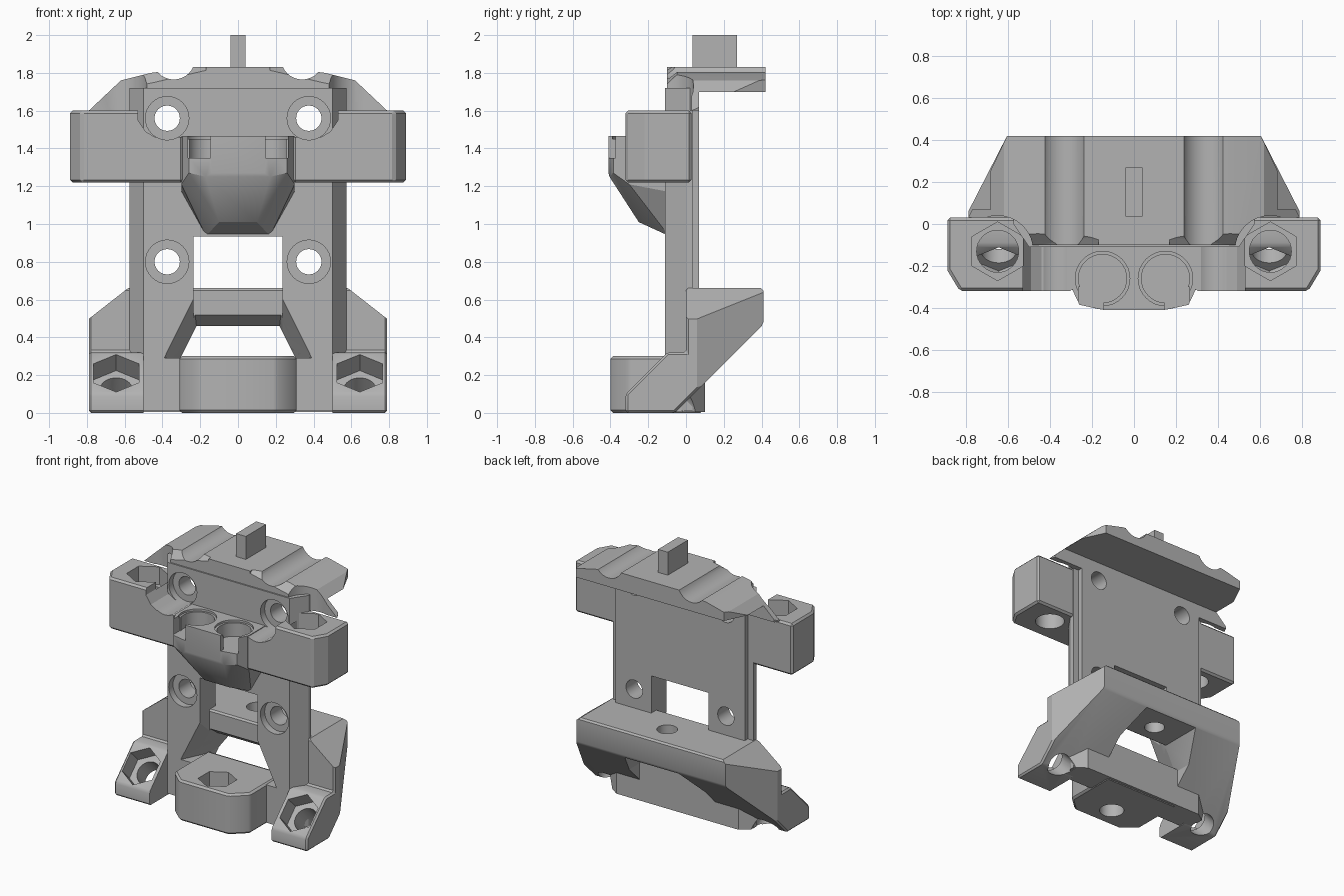
import bpy, bmesh, math
from mathutils import Matrix, Vector

cube = bpy.data.objects.get("Cube")
if cube:
    bpy.data.objects.remove(cube)

grey = bpy.data.materials.new("plain grey plastic")
grey.use_nodes = True
grey.diffuse_color = (0.45, 0.45, 0.45, 1)
grey.node_tree.nodes["Principled BSDF"].inputs["Base Color"].default_value = (0.45, 0.45, 0.45, 1)
parts = []


def finish(bm, name):
    bmesh.ops.recalc_face_normals(bm, faces=bm.faces)
    mesh = bpy.data.meshes.new(name)
    bm.to_mesh(mesh)
    bm.free()
    obj = bpy.data.objects.new(name, mesh)
    bpy.context.collection.objects.link(obj)
    return obj


def prism(name, outline, plane, a, b, matrix=None):
    """Extrude an outline drawn in plane xy, xz or yz from a to b."""
    place = {"xy": lambda u, v, w: (u, v, w),
             "xz": lambda u, v, w: (u, w, v),
             "yz": lambda u, v, w: (w, u, v)}[plane]
    bm = bmesh.new()
    low = [bm.verts.new(place(u, v, a)) for u, v in outline]
    high = [bm.verts.new(place(u, v, b)) for u, v in outline]
    bm.faces.new(low)
    bm.faces.new(high)
    n = len(low)
    for i in range(n):
        j = (i + 1) % n
        bm.faces.new((low[i], low[j], high[j], high[i]))
    if matrix:
        bm.transform(matrix)
    return finish(bm, name)


def hull(name, points):
    bm = bmesh.new()
    for p in points:
        bm.verts.new(p)
    result = bmesh.ops.convex_hull(bm, input=bm.verts)
    loose = [g for g in result["geom_interior"] if isinstance(g, bmesh.types.BMVert)]
    bmesh.ops.delete(bm, geom=loose, context="VERTS")
    bmesh.ops.dissolve_limit(bm, angle_limit=0.01, verts=bm.verts, edges=bm.edges)
    return finish(bm, name)


def box(x0, x1, y0, y1, z0, z1, name="cutter"):
    return prism(name, [(x0, y0), (x1, y0), (x1, y1), (x0, y1)], "xy", z0, z1)


def ring(u, v, r, n=32):
    """Regular polygon with one corner pointing along the second axis."""
    return [(u + r * math.cos(math.pi / 2 + math.tau * i / n),
             v + r * math.sin(math.pi / 2 + math.tau * i / n)) for i in range(n)]


def mirrored(half):
    return half + [(-x, v) for x, v in reversed(half)]


def bake(obj):
    graph = bpy.context.evaluated_depsgraph_get()
    mesh = bpy.data.meshes.new_from_object(obj.evaluated_get(graph))
    obj.modifiers.clear()
    obj.data = mesh


def bevel(obj, width):
    mod = obj.modifiers.new("edge chamfer", "BEVEL")
    mod.width, mod.segments, mod.limit_method = width, 1, "ANGLE"
    mod.angle_limit = math.radians(40)
    bake(obj)


def cut(obj, cutters, operation="DIFFERENCE"):
    for c in cutters:
        mod = obj.modifiers.new("cut", "BOOLEAN")
        mod.operation, mod.solver, mod.object = operation, "EXACT", c
        bake(obj)
        bpy.data.objects.remove(c)


def keep(obj):
    obj.data.materials.clear()
    obj.data.materials.append(grey)
    parts.append(obj)


def screw_holes(s):
    """Stepped screw holes through the plate, with head clearance in front."""
    holes = []
    for z in (0.8, 1.56):
        holes.append(prism("cutter", ring(s * 0.375, z, 0.067), "xz", -0.5, 0.5))
        holes.append(prism("cutter", ring(s * 0.375, z, 0.115), "xz", -0.5, -0.06))
    return holes


def window_flare():
    pts = []
    for s in (-1, 1):
        pts += [(s * 0.24, -0.15, 0.63), (s * 0.41, -0.15, 0.29),
                (s * 0.22, 0.08, 0.46), (s * 0.3, 0.08, 0.29)]
    return hull("cutter", pts)


def slanted_nut_holes(s):
    m = Matrix.Translation((s * 0.645, -0.21, 0.21)) @ Matrix.Rotation(math.pi / 4, 4, "X")
    return [prism("cutter", ring(0, 0, 0.14, 6), "xy", -0.12, 0.2, m),
            prism("cutter", ring(0, 0, 0.085), "xy", -0.6, 0.1, m)]


# Back plate with central window
plate = prism("back_plate", mirrored([(0.5, -0.11), (0.575, 0), (0.575, 0.035),
              (0.53, 0.035), (0.53, 0.07)]), "xy", 0.01, 1.72)
cut(plate, [box(-0.235, 0.235, -0.3, 0.3, 0.4, 0.935), window_flare()]
    + screw_holes(1) + screw_holes(-1))
keep(plate)

# Top cap with two grooves
cap = prism("top_cap", mirrored([(0.24, 1.83), (0.46, 1.8), (0.62, 1.76), (0.79, 1.6)]),
            "xz", -0.1, 0.42)
cut(cap, [prism("cutter", mirrored([(0.5, -0.2), (0.5, -0.09), (0.66, 0.03),
                (0.79, 0.03), (0.6, 0.43)]), "xy", 1, 3)], "INTERSECT")
cutters = [box(-1, 1, 0.07, 0.6, 1.4, 1.7)]
for s in (-1, 1):
    cutters += screw_holes(s)
    cutters.append(prism("cutter", ring(s * 0.34, 1.878, 0.113), "xz", -0.5, 0.6))
    cutters.append(prism("cutter", ring(s * 0.65, -0.13, 0.17), "xy", 1.5, 2))
    cutters.append(hull("cutter", [(s * x, y, z) for x, y, z in (
        (0.17, -0.12, 1.8), (0.6, -0.12, 1.7), (0.17, -0.06, 1.84),
        (0.6, -0.02, 1.8), (0.17, -0.12, 1.9), (0.6, -0.12, 1.9))]))
cut(cap, cutters)
keep(cap)

# Locating tab
keep(box(-0.04, 0.04, 0.035, 0.27, 1.78, 2.0, "locating_tab"))

# Upper nut blocks
for s, side in ((1, "left"), (-1, "right")):
    block = prism("upper_nut_block_" + side, [(s * x, y) for x, y in (
        (0.29, -0.06), (0.29, -0.32), (0.83, -0.32), (0.89, -0.22),
        (0.89, 0.03), (0.5, 0.03), (0.5, -0.06))], "xy", 1.22, 1.6)
    bevel(block, 0.014)
    step = [(s * x, z) for x, z in ((0.2, 1.46), (0.44, 1.46), (0.49, 1.49),
                                    (0.53, 1.55), (0.53, 1.8), (0.2, 1.8))]
    cut(block, [prism("cutter", step, "xz", -0.6, 0.3),
                prism("cutter", ring(s * 0.65, -0.13, 0.14, 6), "xy", 1.47, 1.8),
                prism("cutter", ring(s * 0.65, -0.13, 0.1), "xy", 1, 1.6)] + screw_holes(s))
    keep(block)

# Tapered holder with two round pockets
pts = []
for s in (-1, 1):
    for z in (1.27, 1.465):
        pts += [(s * x, y, z) for x, y in ((0.3, -0.09), (0.3, -0.3), (0.26, -0.385), (0.14, -0.41))]
    pts += [(s * 0.17, -0.405, 1.25), (s * 0.3, -0.3, 1.21), (s * 0.3, -0.09, 1.17),
            (s * 0.1, -0.25, 1.01), (s * 0.17, -0.09, 0.937)]
holder = hull("pocket_holder", pts)
cutters = []
for s in (-1, 1):
    cutters.append(prism("cutter", ring(s * 0.15, -0.26, 0.115), "xy", 1.35, 1.6))
    cutters.append(prism("cutter", ring(s * 0.15, -0.26, 0.13), "xy", 1.45, 1.6))
    x0, x1 = sorted((s * 0.145, s * 0.265))
    cutters.append(box(x0, x1, -0.5, -0.3, 1.35, 1.6))
cut(holder, cutters)
keep(holder)

# Lower frame: rear beam and two slanted legs
frame = prism("lower_frame", [(-0.32, 0), (-0.32, 0.1), (-0.1, 0.32), (0, 0.32), (0, 0.66),
              (0.41, 0.66), (0.41, 0.47), (-0.06, 0)], "yz", -0.79, 0.79)
bevel(frame, 0.012)
cut(frame, [prism("cutter", mirrored([(0.8, -0.5), (0.8, 0.04), (0.6, 0.43)]), "xy", -1, 1),
            prism("cutter", mirrored([(0.8, -0.1), (0.8, 0.49), (0.58, 0.662)]), "xz", -1, 1)],
    "INTERSECT")
cut(frame, [box(-0.5, 0.5, -0.6, -0.03, -0.2, 0.6), window_flare(),
            prism("cutter", mirrored([(0.22, 0.46), (0.31, 0.28), (0.31, -0.1)]), "xz", -0.1, 0.6),
            prism("cutter", ring(0, 0.22, 0.07), "xy", 0.3, 0.8)]
    + slanted_nut_holes(1) + slanted_nut_holes(-1))
keep(frame)

# Cross bar between the legs
bar = prism("foot_cross_bar", mirrored([(0.78, -0.1), (0.5, 0.1)]), "xy", 0.005, 0.29)
cut(bar, slanted_nut_holes(1) + slanted_nut_holes(-1))
keep(bar)

# Centre foot with nut recess
foot = prism("centre_foot", mirrored([(0.31, 0.09), (0.31, -0.3), (0.2, -0.4)]), "xy", 0, 0.3)
bevel(foot, 0.014)
cut(foot, [prism("cutter", ring(0, -0.24, 0.13, 6), "xy", 0.18, 0.5),
           prism("cutter", ring(0, -0.24, 0.085), "xy", -0.1, 0.3)])
keep(foot)

# Smooth the round holes, keep edges crisp
bpy.ops.object.select_all(action="DESELECT")
for obj in parts:
    obj.select_set(True)
bpy.context.view_layer.objects.active = parts[0]
bpy.ops.object.shade_smooth_by_angle(angle=math.radians(25))
